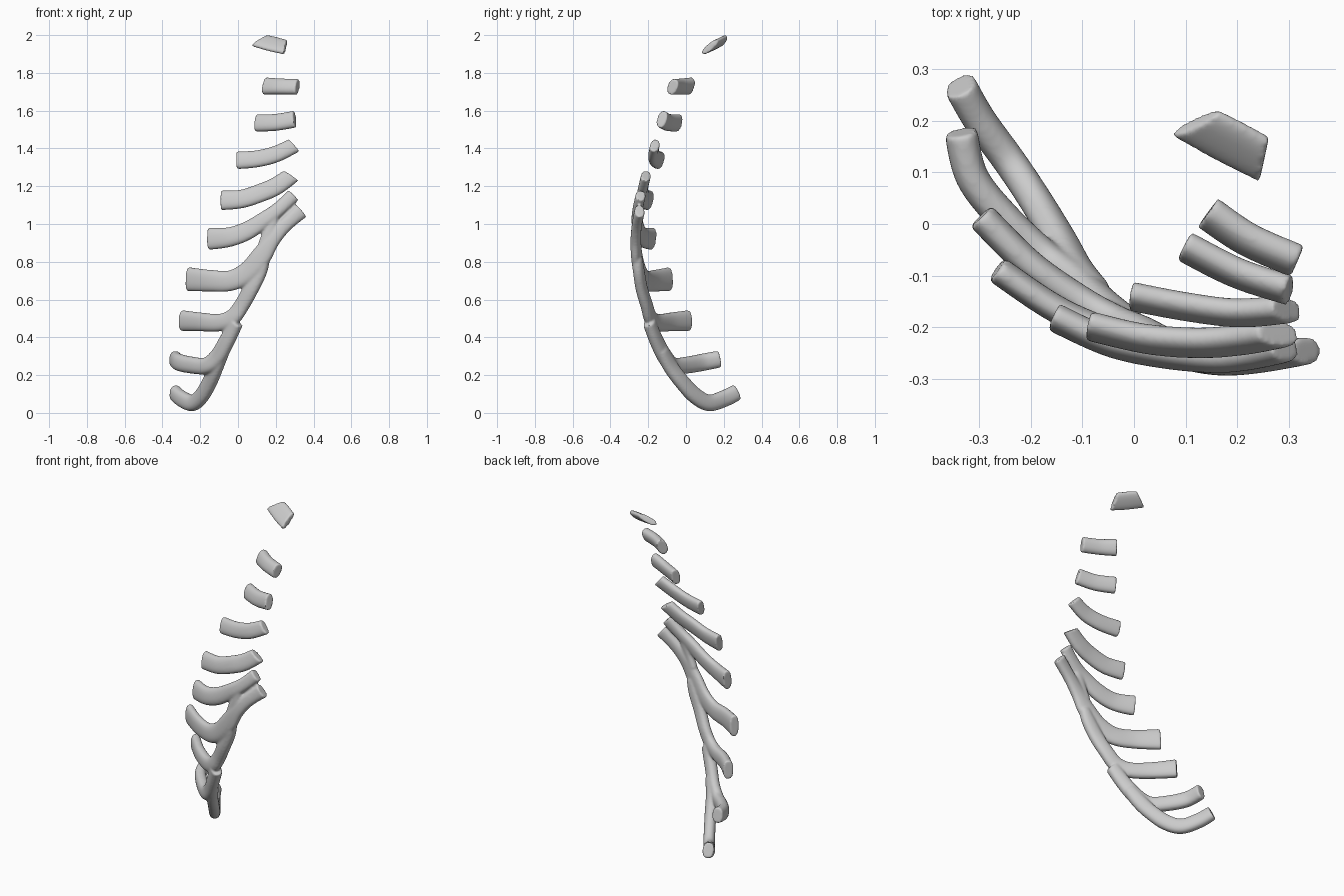
import bpy, bmesh, math
from mathutils import Vector

SIDES, STEPS = 24, 8


def catmull(pts, i, f):
    # smooth interpolation of tuples (x, y, z, half height)
    a, b = pts[max(i - 1, 0)], pts[i]
    c, d = pts[i + 1], pts[min(i + 2, len(pts) - 1)]
    return [0.5 * (2 * q + (r - p) * f + (2 * p - 5 * q + 4 * r - s) * f * f
                   + (3 * q - p - 3 * r + s) * f ** 3)
            for p, q, r, s in zip(a, b, c, d)]


def sweep(bm, pts, thick, tilt=0.0, normal=None, lean=(0, 0)):
    # flattened bar following the path, its broad face turned outwards
    line = [catmull(pts, i, k / STEPS) for i in range(len(pts) - 1) for k in range(STEPS)]
    line.append(list(pts[-1]))
    pos = [Vector(p[:3]) for p in line]
    rings, last = [], len(pos) - 1
    for i, p in enumerate(pos):
        t = (pos[min(i + 1, last)] - pos[max(i - 1, 0)]).normalized()
        n = Vector(normal) if normal else (p - Vector((0.3, 0.45, p.z))).normalized() + Vector((0, 0, tilt))
        up = n.cross(t).normalized()
        n = t.cross(up).normalized()
        up += t * (lean[0] + (lean[1] - lean[0]) * i / last)
        ring = []
        for k in range(SIDES):
            a = 2 * math.pi * k / SIDES
            c, s = math.cos(a), math.sin(a)
            c = math.copysign(abs(c) ** 0.85, c)
            s = math.copysign(abs(s) ** 0.85, s)
            ring.append(bm.verts.new(p + up * (line[i][3] * c) + n * (thick * s)))
        rings.append(ring)
    for r, q in zip(rings, rings[1:]):
        for k in range(SIDES):
            j = (k + 1) % SIDES
            bm.faces.new((r[k], r[j], q[j], q[k]))
    bm.faces.new(rings[0][::-1])
    bm.faces.new(rings[-1])


def finish(bm, name, smooth):
    # fuse the overlapping bars and soften the joints
    bmesh.ops.recalc_face_normals(bm, faces=bm.faces)
    me = bpy.data.meshes.new(name)
    bm.to_mesh(me)
    bm.free()
    ob = bpy.data.objects.new(name, me)
    bpy.context.collection.objects.link(ob)
    m = ob.modifiers.new("fuse", 'REMESH')
    m.mode = 'VOXEL'
    m.voxel_size = 0.006
    m.use_smooth_shade = True
    m = ob.modifiers.new("soften", 'SMOOTH')
    m.factor = 0.5
    m.iterations = smooth


# separate upper cartilages: name, path, thickness, tilt, normal, end leans
upper = [
    ("first_cartilage", [(.118, .196, 1.97, .052), (.185, .16, 1.952, .054), (.252, .125, 1.936, .052)],
     .018, 0, (-.2, -.8, 1), (.45, -.35)),
    ("second_cartilage", [(.143, .022, 1.73, .048), (.22, -.03, 1.728, .044), (.316, -.072, 1.726, .043)],
     .029, .4, None, (0, 0)),
    ("third_cartilage", [(.097, -.043, 1.535, .048), (.2, -.095, 1.538, .046), (.301, -.128, 1.555, .046)],
     .027, .3, None, (0, 0)),
    ("fourth_cartilage", [(-.006, -.14, 1.337, .048), (.1, -.16, 1.345, .046), (.2, -.172, 1.37, .045),
                          (.297, -.165, 1.416, .042)], .025, .25, None, (0, -.25)),
    ("fifth_cartilage", [(-.088, -.197, 1.125, .053), (.02, -.222, 1.133, .05), (.12, -.23, 1.165, .05),
                         (.2, -.225, 1.2, .049), (.28, -.212, 1.255, .045)], .026, .2, None, (0, -.35)),
]
for name, pts, thick, tilt, normal, lean in upper:
    bm = bmesh.new()
    sweep(bm, pts, thick, tilt, normal, lean)
    finish(bm, name, 5)

# lower cartilages fused into the costal margin
bm = bmesh.new()
sweep(bm, [(-.155, -.18, .922, .06), (-.05, -.228, .93, .053), (.05, -.25, .965, .05),
           (.15, -.26, 1.03, .043), (.22, -.255, 1.083, .038), (.293, -.24, 1.152, .038)], .027, .1)
sweep(bm, [(-.265, -.088, .708, .064), (-.15, -.165, .7, .058), (-.04, -.213, .7, .055),
           (.05, -.242, .745, .056), (.12, -.26, .825, .055), (.18, -.266, .915, .043),
           (.25, -.26, .995, .038), (.335, -.245, 1.07, .042)], .027)
sweep(bm, [(-.296, .015, .488, .056), (-.2, -.08, .482, .05), (-.1, -.15, .478, .046),
           (-.03, -.188, .505, .045), (.02, -.208, .57, .042), (.07, -.235, .66, .042),
           (.115, -.25, .75, .04), (.14, -.26, .82, .03)], .029)
sweep(bm, [(-.335, .178, .285, .045), (-.313, .09, .268, .046), (-.25, .01, .254, .045),
           (-.17, -.065, .25, .044), (-.11, -.11, .295, .046), (-.06, -.155, .38, .043),
           (-.01, -.195, .48, .04)], .032)
sweep(bm, [(-.337, .268, .108, .044), (-.298, .2, .075, .045), (-.24, .12, .053, .044),
           (-.19, .045, .094, .044), (-.145, -.03, .175, .043), (-.115, -.085, .25, .043),
           (-.08, -.13, .33, .038)], .032)
# short bridge between the sixth and seventh
sweep(bm, [(.14, -.26, .89, .035), (.165, -.263, .96, .032), (.19, -.26, 1.04, .03)], .023)
finish(bm, "costal_margin", 9)
